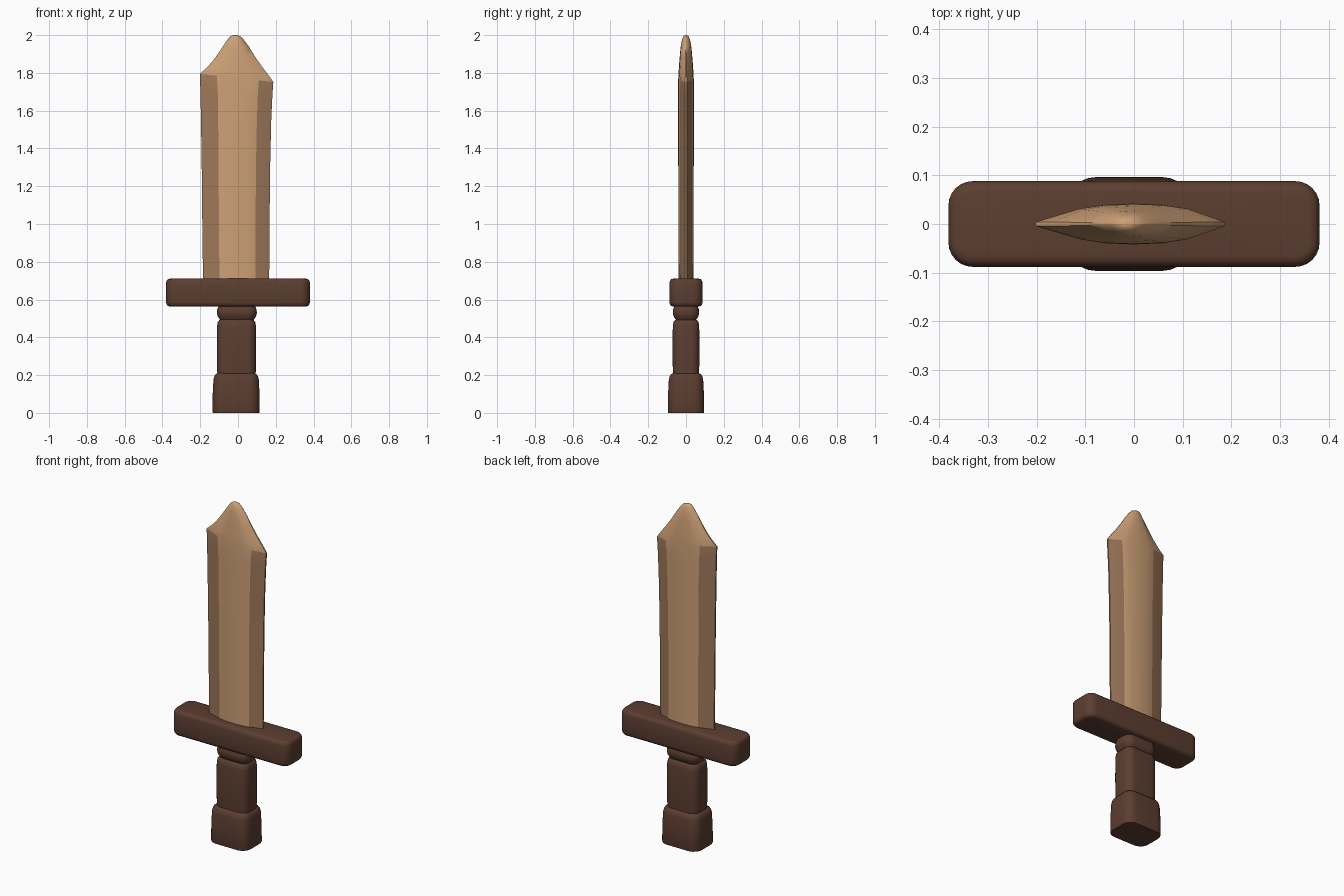
import bpy, bmesh, math


def material(name, rgb):
    m = bpy.data.materials.new(name)
    m.diffuse_color = (*rgb, 1)
    return m


DARK = material("dark brown wood", (0.107, 0.048, 0.030))
LIGHT = material("light wood", (0.610, 0.352, 0.181))
EDGE = material("edge wood", (0.342, 0.188, 0.102))


def loft(name, rings, mats, angle, rule=None):
    """Skin a stack of closed rings; rule(row, column) gives the material index."""
    bm = bmesh.new()
    rows = [[bm.verts.new(p) for p in r] for r in rings]
    n = len(rows[0])
    for k in range(len(rows) - 1):
        a, b = rows[k], rows[k + 1]
        for i in range(n):
            j = (i + 1) % n
            f = bm.faces.new((a[i], a[j], b[j], b[i]))
            f.material_index = rule(k, i) if rule else 0
    bm.faces.new(rows[0][::-1])
    bm.faces.new(rows[-1])
    bmesh.ops.recalc_face_normals(bm, faces=bm.faces)
    me = bpy.data.meshes.new(name)
    bm.to_mesh(me)
    bm.free()
    for m in mats:
        me.materials.append(m)
    ob = bpy.data.objects.new(name, me)
    bpy.context.collection.objects.link(ob)
    bpy.ops.object.select_all(action='DESELECT')
    ob.select_set(True)
    bpy.context.view_layer.objects.active = ob
    bpy.ops.object.shade_smooth_by_angle(angle=math.radians(angle))
    return ob


def rounded_ring(cx, hx, hy, r, z, seg=6):
    pts = []
    for q, (sx, sy) in enumerate(((1, 1), (-1, 1), (-1, -1), (1, -1))):
        for s in range(seg + 1):
            a = math.pi / 2 * (q + s / seg)
            pts.append((cx + sx * (hx - r) + r * math.cos(a),
                        sy * (hy - r) + r * math.sin(a), z))
    return pts


def block(name, cx, hx, hy, r, profile):
    """Rounded block; profile is (height, inset) pairs."""
    loft(name, [rounded_ring(cx, hx - d, hy - d, max(r - d, 0.012), z)
                for z, d in profile], [DARK], 40)


# Handle parts
block("pommel", -0.010, 0.125, 0.096, 0.055,
      [(0, 0.002), (0.006, 0), (0.10, 0.001), (0.175, 0.005), (0.195, 0.010),
       (0.206, 0.018), (0.211, 0.032)])
block("grip", -0.008, 0.104, 0.071, 0.045,
      [(0.19, 0.004), (0.23, 0.001), (0.34, 0), (0.46, 0.001),
       (0.482, 0.005), (0.492, 0.014), (0.497, 0.028)])
block("collar", -0.006, 0.106, 0.070, 0.05,
      [(0.485, 0.022), (0.497, 0.014), (0.512, 0.004), (0.53, 0),
       (0.548, 0.002), (0.56, 0.007), (0.58, 0.012)])

# Crossguard
block("crossguard", 0, 0.381, 0.088, 0.05,
      [(0.563, 0.022), (0.566, 0.010), (0.574, 0.003), (0.586, 0), (0.688, 0),
       (0.700, 0.003), (0.708, 0.010), (0.711, 0.022)])

# Blade rows: left z, right z, left edge, left bevel, right bevel, right edge, half thickness
blade = [
    (0.69, 0.69, -0.185, -0.098, 0.092, 0.165, 0.040),
    (1.00, 1.00, -0.189, -0.101, 0.093, 0.167, 0.041),
    (1.30, 1.30, -0.192, -0.103, 0.095, 0.170, 0.041),
    (1.55, 1.55, -0.196, -0.105, 0.100, 0.176, 0.042),
    (1.70, 1.68, -0.199, -0.107, 0.105, 0.182, 0.042),
    (1.795, 1.752, -0.202, -0.112, 0.110, 0.187, 0.041),
    (1.825, 1.79, -0.168, -0.104, 0.095, 0.160, 0.039),
    (1.865, 1.84, -0.132, -0.084, 0.074, 0.122, 0.036),
    (1.91, 1.89, -0.100, -0.064, 0.051, 0.088, 0.032),
    (1.955, 1.94, -0.070, -0.046, 0.029, 0.057, 0.027),
    (1.985, 1.975, -0.049, -0.034, 0.013, 0.031, 0.020),
    (1.996, 1.993, -0.036, -0.027, 0.002, 0.014, 0.013),
    (2.00, 2.00, -0.024, -0.020, -0.008, -0.004, 0.005),
]


def blade_ring(zl, zr, xl, bl, br, xr, t):
    def at(x, y):
        return (x, y, zl + (zr - zl) * (x - xl) / (xr - xl))
    w = br - bl
    front = [(bl, 0.76), (bl + w * 0.22, 0.94), (bl + w * 0.5, 1.0),
             (br - w * 0.22, 0.94), (br, 0.76)]
    ring = [at(xl, -0.1 * t)] + [at(x, -k * t) for x, k in front] + [at(xr, -0.1 * t)]
    return ring + [(x, -y, z) for x, y, z in ring[::-1]]


# Darker bevels run along both edges up to the shoulders
loft("blade", [blade_ring(*r) for r in blade], [LIGHT, EDGE], 50,
     lambda k, i: int(k < 5 and i % 7 in (0, 5, 6)))
